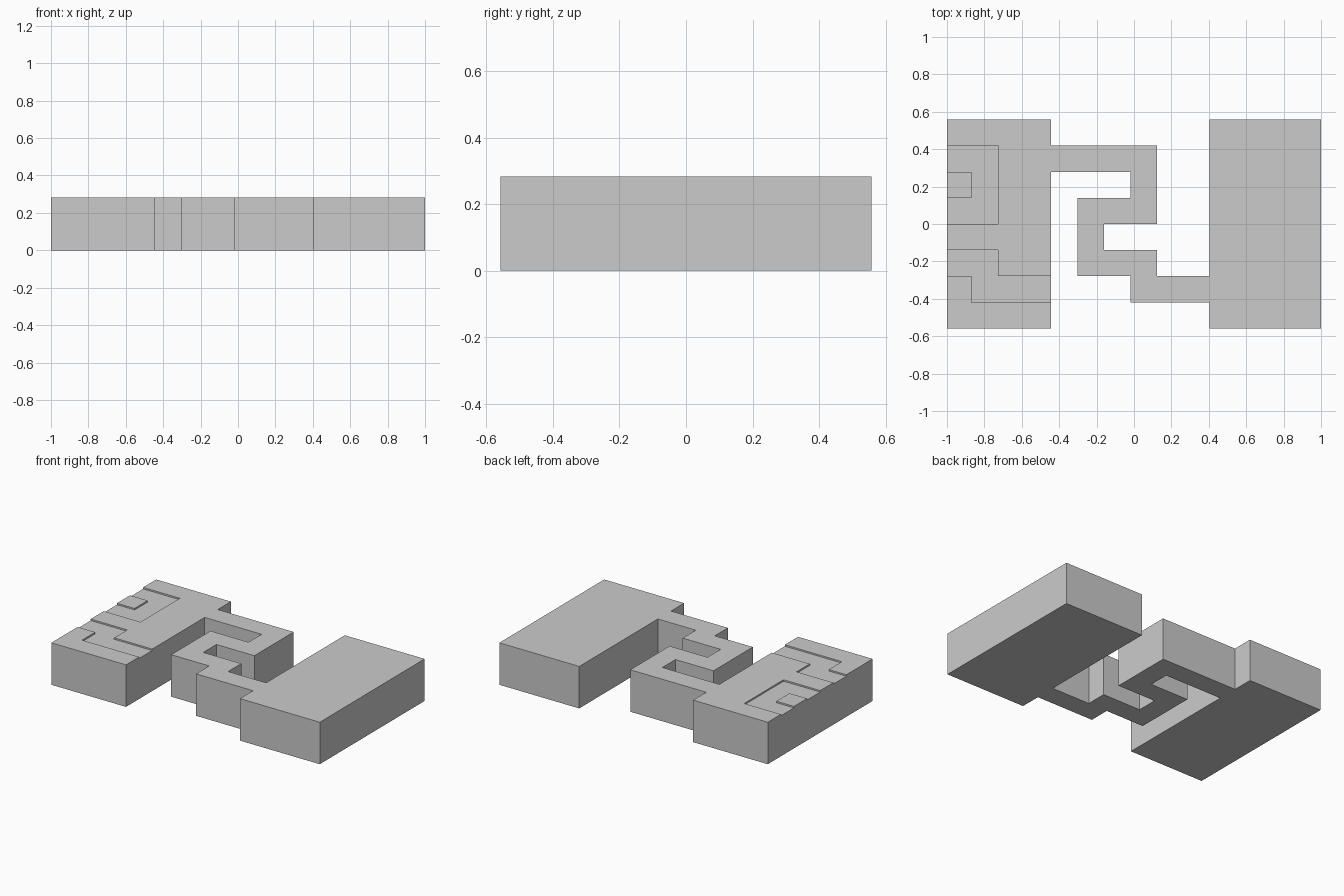
import bpy
import bmesh

cube = bpy.data.objects.get("Cube")
if cube:
    bpy.data.objects.remove(cube, do_unlink=True)

HEIGHT = 0.283
UX, UY = 0.1415, 0.1395      # width of one meander band along x and y
LEFT, RIGHT = -0.444, 0.405  # facing sides of the two blocks
HALF_Y = 4 * UY
GROOVE = 0.01

grey = bpy.data.materials.new("plain_grey")
grey.use_nodes = True
grey.diffuse_color = (0.6, 0.6, 0.6, 1)
bsdf = next(n for n in grey.node_tree.nodes if n.type == 'BSDF_PRINCIPLED')
bsdf.inputs["Base Color"].default_value = (0.6, 0.6, 0.6, 1)


def prism(name, outline, z0, z1):
    """Extrude a flat outline between two heights."""
    bm = bmesh.new()
    face = bm.faces.new([bm.verts.new((x, y, z0)) for x, y in outline])
    ext = bmesh.ops.extrude_face_region(bm, geom=[face])
    top = [v for v in ext["geom"] if isinstance(v, bmesh.types.BMVert)]
    bmesh.ops.translate(bm, verts=top, vec=(0, 0, z1 - z0))
    bmesh.ops.recalc_face_normals(bm, faces=bm.faces)
    mesh = bpy.data.meshes.new(name)
    bm.to_mesh(mesh)
    bm.free()
    mesh.materials.append(grey)
    obj = bpy.data.objects.new(name, mesh)
    bpy.context.collection.objects.link(obj)
    return obj


def block(name, x0, x1):
    return prism(name, [(x0, -HALF_Y), (x1, -HALF_Y), (x1, HALF_Y), (x0, HALF_Y)],
                 0, HEIGHT)


def meander(start, end_extra=0):
    """Outline of the folded band, in band widths from its left end."""
    e = 6 + end_extra
    steps = [(0, 3), (4, 3), (4, 0), (2, 0), (2, -1), (4, -1), (4, -2), (e, -2),
             (e, -3), (3, -3), (3, -2), (1, -2), (1, 1), (3, 1), (3, 2), (0, 2)]
    return [(start + i * UX, j * UY) for i, j in steps]


# Solid parts
right_block = block("right_block", RIGHT, 1)
left_block = block("left_block", -1, LEFT)
prism("meander_bridge", meander(LEFT), 0, HEIGHT)

# Shallow groove in the left block, repeating the meander one period over
cutter = prism("groove_cutter", meander(LEFT - 6 * UX, 0.3),
               HEIGHT - GROOVE, HEIGHT + 0.1)
cutter.hide_render = True
cut = left_block.modifiers.new("groove", 'BOOLEAN')
cut.operation = 'DIFFERENCE'
cut.solver = 'EXACT'
cut.object = cutter
bpy.context.view_layer.objects.active = left_block
bpy.ops.object.modifier_apply(modifier=cut.name)
bpy.data.objects.remove(cutter, do_unlink=True)
